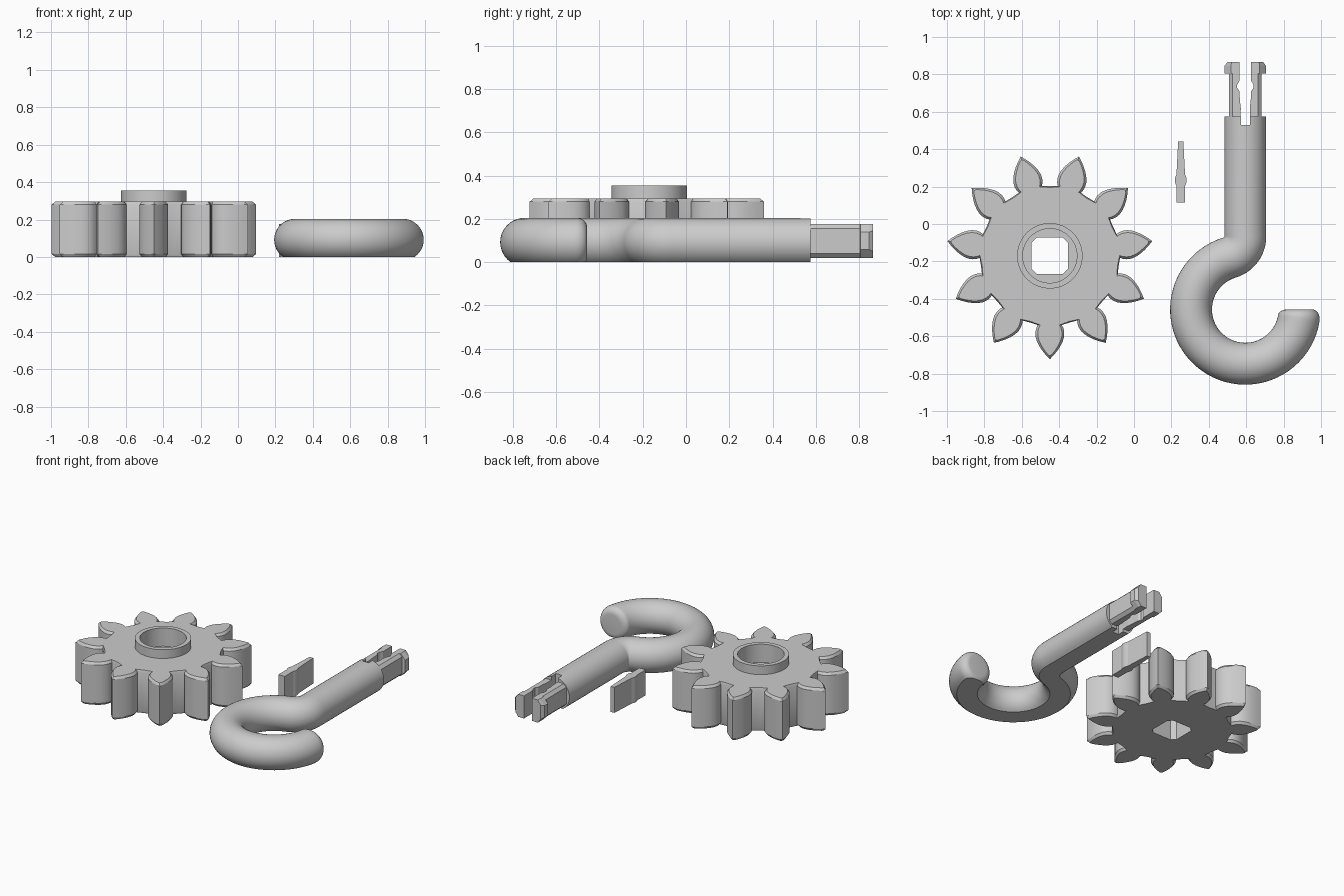
import bpy, bmesh
from math import sin, cos, pi, asin, sqrt, atan2

if "Cube" in bpy.data.objects:
    bpy.data.objects.remove(bpy.data.objects["Cube"])


def loft(name, rings):
    """Skin a series of equal-length closed rings and cap both ends."""
    bm = bmesh.new()
    vs = [[bm.verts.new(p) for p in ring] for ring in rings]
    n = len(vs[0])
    for a, b in zip(vs, vs[1:]):
        for i in range(n):
            j = (i + 1) % n
            bm.faces.new((a[i], a[j], b[j], b[i]))
    bm.faces.new(vs[0])
    bm.faces.new(vs[-1])
    bmesh.ops.remove_doubles(bm, verts=bm.verts, dist=1e-5)
    bmesh.ops.recalc_face_normals(bm, faces=bm.faces)
    me = bpy.data.meshes.new(name)
    bm.to_mesh(me)
    bm.free()
    ob = bpy.data.objects.new(name, me)
    bpy.context.collection.objects.link(ob)
    return ob


def prism(name, pts, z0, z1):
    return loft(name, [[(x, y, z) for x, y in pts] for z in (z0, z1)])


def boolean(ob, tool, op):
    m = ob.modifiers.new("bool", 'BOOLEAN')
    m.operation, m.object, m.solver = op, tool, 'EXACT'
    bpy.context.view_layer.objects.active = ob
    bpy.ops.object.modifier_apply(modifier=m.name)
    bpy.data.objects.remove(tool)


def smooth(ob, angle):
    bpy.ops.object.select_all(action='DESELECT')
    ob.select_set(True)
    bpy.context.view_layer.objects.active = ob
    bpy.ops.object.shade_smooth_by_angle(angle=angle)


# Gear: eleven leaf-shaped teeth with chamfered rims
GX, GY, TEETH = -0.45, -0.17, 11
HALF_TOOTH = [(.370, .064), (.385, .072), (.405, .077), (.43, .077), (.455, .070),
              (.48, .058), (.505, .042), (.53, .022)]


def gear_ring(z, inset):
    side = [(r, w - inset) for r, w in HALF_TOOTH]
    tooth = [(r, -w) for r, w in side] + [(.553 - 1.5 * inset, 0)] + side[::-1]
    pts = []
    for k in range(TEETH):
        a = -pi / 2 + k * 2 * pi / TEETH
        pts += [(GX + r * cos(a) - w * sin(a), GY + r * sin(a) + w * cos(a), z) for r, w in tooth]
        a += pi / TEETH
        root = .372 - inset * .5
        pts.append((GX + root * cos(a), GY + root * sin(a), z))
    return pts


def circle(r, n=64):
    return [(GX + r * cos(2 * pi * i / n), GY + r * sin(2 * pi * i / n)) for i in range(n)]


gear = loft("gear", [gear_ring(0, .013), gear_ring(.016, 0), gear_ring(.279, 0), gear_ring(.295, .013)])

# Raised collar, round recess and square through-hole with cut corners
boolean(gear, prism("collar", circle(.175), .2, .355), 'UNION')
boolean(gear, prism("recess", circle(.145), .23, .5), 'DIFFERENCE')
h, c = .097, .07
octagon = [(h, -c), (h, c), (c, h), (-c, h), (-h, c), (-h, -c), (-c, -h), (c, -h)]
boolean(gear, prism("square_hole", [(GX + x, GY + y) for x, y in octagon], -.1, .5), 'DIFFERENCE')
smooth(gear, .5)

# Hook: flat-bottomed round bar swept along shaft, reverse bend and ring
AX, R, ZC = .595, .112, .092
RCY, RING, BEND, FIL = -.457, .29, .118, .045


def section(x, y, nx, ny, r, n=32):
    """Circle lifted to ZC and cut off at z = 0, across direction (nx, ny)."""
    a = asin(min(1, ZC / r))
    out = []
    for i in range(n + 1):
        t = -a + (pi + 2 * a) * i / n
        out.append((x + nx * r * cos(t), y + ny * r * cos(t), ZC + r * sin(t)))
    return out


bx = AX - BEND
by = RCY + sqrt((RING + BEND) ** 2 - BEND ** 2)
start = atan2(by - RCY, bx - AX)
rings = [section(AX, .575, 1, 0, R)]
for i in range(15):
    t = (start - pi) * i / 14
    rings.append(section(bx + BEND * cos(t), by + BEND * sin(t), cos(t), sin(t), R))
end = 2 * pi - FIL / RING
for i in range(1, 49):
    t = start + (end - start) * i / 48
    rings.append(section(AX + RING * cos(t), RCY + RING * sin(t), -cos(t), -sin(t), R))
for i in range(1, 8):
    q = pi / 2 * i / 7
    t = end + FIL * sin(q) / RING
    rings.append(section(AX + RING * cos(t), RCY + RING * sin(t), -cos(t), -sin(t),
                         R - FIL * (1 - cos(q))))
hook = loft("hook", rings)
slot = [(AX - .024, .53), (AX + .024, .53), (AX + .024, .7), (AX - .024, .7)]
boolean(hook, prism("slot", slot, -.1, .4), 'DIFFERENCE')
smooth(hook, .6)

# Two snap prongs: y, outer, inner, corner cut across, corner cut in height
PRONG = [(.54, .088, .026, .02, .02), (.62, .088, .024, .02, .02), (.66, .088, .029, .02, .02),
         (.71, .088, .031, .02, .02), (.727, .088, .043, .02, .02), (.745, .088, .043, .02, .02),
         (.768, .088, .030, .02, .02), (.805, .088, .030, .02, .02), (.8055, .111, .030, .035, .037),
         (.845, .111, .030, .035, .037), (.865, .096, .030, .022, .03)]
Z0, Z1 = .02, .175
for s, side in ((-1, "left"), (1, "right")):
    loft("prong_" + side, [[(AX + s * x, y, z) for x, z in (
        (i, Z0), (o - cx, Z0), (o, Z0 + cz), (o, Z1 - cz), (o - cx, Z1), (i, Z1))]
        for y, o, i, cx, cz in PRONG])

# Locking key: thin upright blade with a ridge
KEY = [(.115, .024), (.205, .024), (.222, .031), (.245, .031), (.265, .023), (.40, .016), (.44, .014)]
outline = [(.25 + w, y) for y, w in KEY] + [(.25 - w, y) for y, w in KEY[::-1]]
prism("locking_key", outline, 0, .175)
